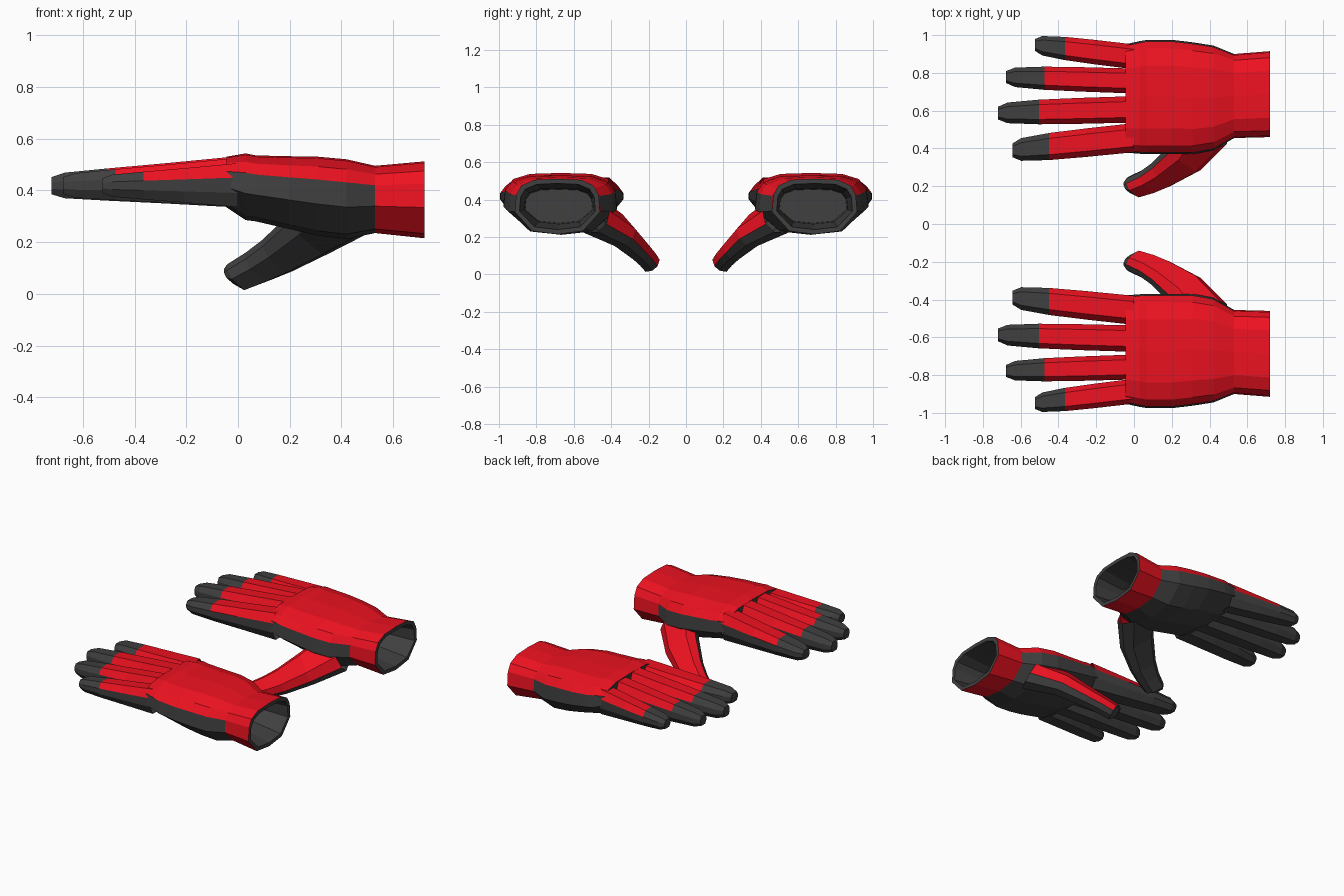
import bpy, bmesh
from mathutils import Vector

if "Cube" in bpy.data.objects:
    bpy.data.objects.remove(bpy.data.objects["Cube"])


def material(name, color):
    m = bpy.data.materials.new(name)
    m.diffuse_color = (*color, 1)
    m.use_nodes = True
    m.node_tree.nodes["Principled BSDF"].inputs["Base Color"].default_value = m.diffuse_color
    return m


GREY = material("dark_grey", (0.05, 0.05, 0.05))
RED = material("red", (0.85, 0.006, 0.015))

# Cross-sections: (sideways, up), counter-clockwise from the upper side
OCT = [(1, .35), (.6, 1), (-.6, 1), (-1, .35), (-1, -.35), (-.6, -1), (.6, -1), (1, -.35)]
HAND = [(.97, .42), (.85, .75), (.55, .96), (0, 1), (-.55, .96), (-.85, .75),
        (-.97, .42), (-1, -.2), (-.6, -.88), (0, -1), (.6, -.88), (1, -.2)]


def loft(name, profile, sections, is_red, open_start=False):
    """Skin rings given as (centre, side vector, up vector), mirrored to both hands."""
    bm = bmesh.new()
    n = len(profile)
    rings = []
    for c, u, v in sections:
        c, u, v = Vector(c), Vector(u), Vector(v)
        rings.append([bm.verts.new(c + u * a + v * b) for a, b in profile])
    for s in range(len(rings) - 1):
        for i in range(n):
            j = (i + 1) % n
            f = bm.faces.new((rings[s][i], rings[s][j], rings[s + 1][j], rings[s + 1][i]))
            f.material_index = 1 if is_red(s, i) else 0
    start = bm.faces.new(rings[0])
    bm.faces.new(rings[-1])
    bmesh.ops.recalc_face_normals(bm, faces=bm.faces[:])
    if open_start:
        bmesh.ops.delete(bm, geom=[start], context='FACES_ONLY')
    me = bpy.data.meshes.new(name)
    bm.to_mesh(me)
    bm.free()
    me.materials.append(GREY)
    me.materials.append(RED)
    ob = bpy.data.objects.new(name, me)
    bpy.context.collection.objects.link(ob)
    mod = ob.modifiers.new("other_hand", 'MIRROR')
    mod.use_axis = (False, True, False)
    mod.use_mirror_merge = False
    return ob


# Palm and cuff: x, y range, z range; the last rings fold inside as the opening
palm = [(-.045, .378, .952, .335, .53), (.03, .372, .968, .285, .543), (.07, .37, .975, .28, .535),
        (.2, .37, .975, .25, .532), (.31, .37, .962, .225, .53), (.42, .39, .945, .212, .52),
        (.53, .455, .90, .235, .495), (.72, .46, .915, .215, .512),
        (.72, .485, .89, .24, .487), (.53, .495, .865, .27, .46), (.42, .50, .86, .275, .455)]
CUFF = 6
loft("palm_and_cuff", HAND,
     [((x, (y0 + y1) / 2, (z0 + z1) / 2), (0, (y1 - y0) / 2, 0), (0, 0, (z1 - z0) / 2))
      for x, y0, y1, z0, z1 in palm],
     lambda s, i: s == CUFF or (s < CUFF and i < 6))

# Fingers: base y, tip x, tip y, half width, base height, half depth
fingers = {
    "index_finger": (.457, -.642, .39, .077, .426, .092),
    "middle_finger": (.607, -.72, .587, .07, .433, .099),
    "ring_finger": (.757, -.677, .778, .066, .431, .095),
    "little_finger": (.885, -.523, .948, .066, .420, .085),
}
steps = [(0, 1, 1), (.4, .98, .78), (.7, .93, .63), (.93, .78, .5), (1, .48, .34)]
for name, (yb, xt, yt, hw, zb, hd) in fingers.items():
    loft(name, OCT,
         [((xt * t, yb + (yt - yb) * t, zb + (.418 - zb) * t), (0, hw * w, 0), (0, 0, hd * d))
          for t, w, d in steps],
         lambda s, i: s < 2 and i < 3, open_start=True)

# Thumb: slants down and inwards, red on its back
side = Vector((.62, -.47, -.54))
back = Vector((0, -.75, .65))
thumb = [((.40, .52, .33), .15, .09), ((.28, .36, .237), .118, .072), ((.15, .265, .147), .09, .057),
         ((.075, .225, .105), .076, .053), ((0, .197, .068), .066, .05), ((-.032, .195, .07), .036, .03)]
loft("thumb", OCT, [(c, side * w, back * d) for c, w, d in thumb],
     lambda s, i: s < 4 and i < 3, open_start=True)
